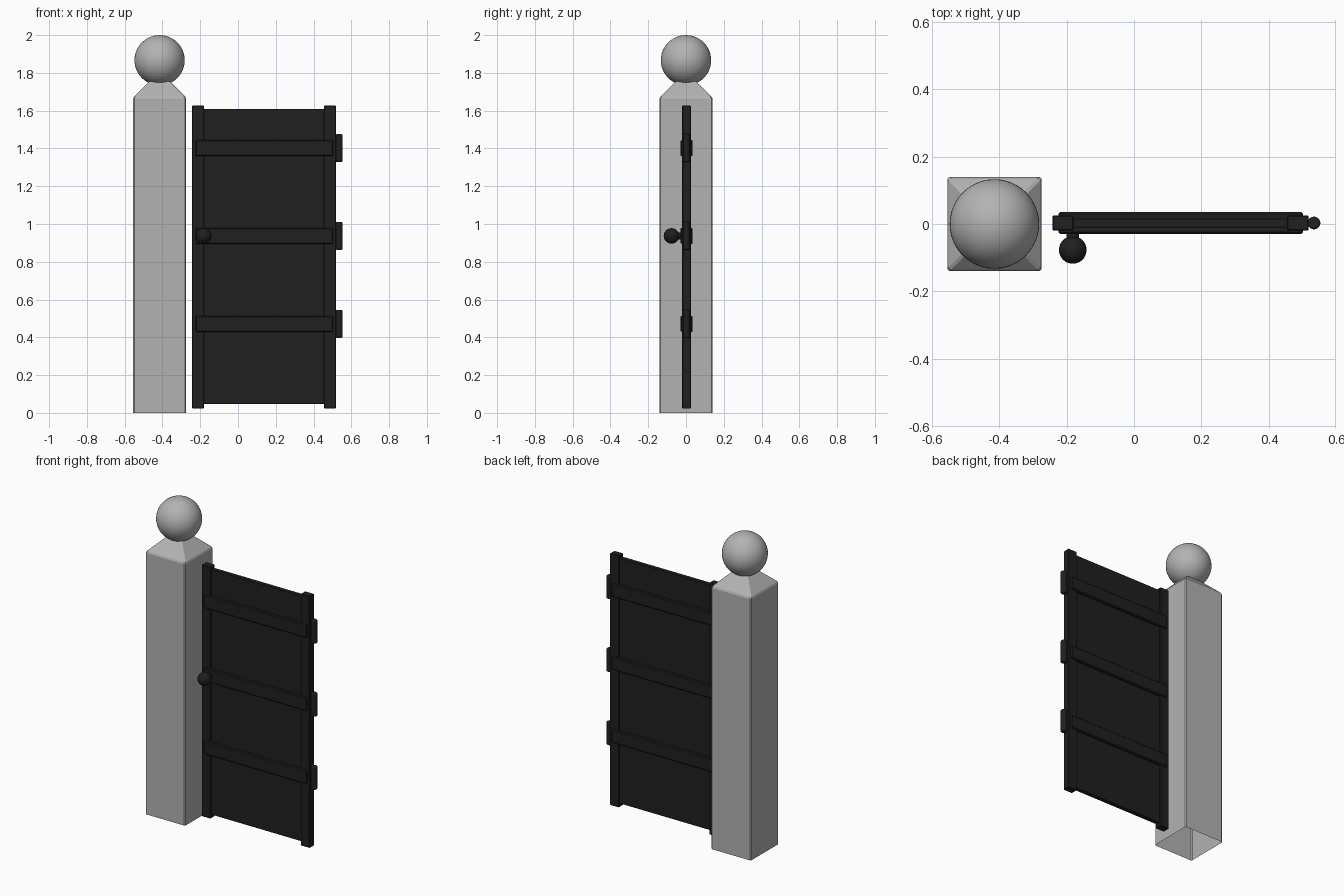
import bpy, bmesh, math
from mathutils import Matrix

if "Cube" in bpy.data.objects:
    bpy.data.objects.remove(bpy.data.objects["Cube"])


def material(name, value):
    mat = bpy.data.materials.new(name)
    mat.use_nodes = True
    colour = (value, value, value, 1)
    mat.diffuse_color = colour
    mat.node_tree.nodes["Principled BSDF"].inputs["Base Color"].default_value = colour
    return mat


STONE = material("grey_stone", 0.45)
IRON = material("black_iron", 0.014)


def finish(name, bm, mat, bevel=0, segments=1):
    bmesh.ops.recalc_face_normals(bm, faces=bm.faces)
    mesh = bpy.data.meshes.new(name)
    bm.to_mesh(mesh)
    bm.free()
    mesh.materials.append(mat)
    ob = bpy.data.objects.new(name, mesh)
    bpy.context.collection.objects.link(ob)
    if bevel:
        mod = ob.modifiers.new("edge_bevel", "BEVEL")
        mod.width, mod.segments = bevel, segments
        mod.limit_method = "ANGLE"
    return ob


def smooth(ob):
    bpy.ops.object.select_all(action="DESELECT")
    ob.select_set(True)
    bpy.context.view_layer.objects.active = ob
    bpy.ops.object.shade_smooth_by_angle(angle=math.radians(40))


def box(name, x, y, z, mat, bevel):
    bm = bmesh.new()
    bmesh.ops.create_cube(bm, size=1)
    for v in bm.verts:
        v.co = [lo + (c + 0.5) * (hi - lo) for c, (lo, hi) in zip(v.co, (x, y, z))]
    return finish(name, bm, mat, bevel)


def ball(name, centre, radius, mat):
    bm = bmesh.new()
    bmesh.ops.create_uvsphere(bm, u_segments=48, v_segments=24, radius=radius,
                              matrix=Matrix.Translation(centre))
    smooth(finish(name, bm, mat))


def rod(name, centre, radius, length, mat, turn=0, bevel=0):
    bm = bmesh.new()
    place = Matrix.Translation(centre) @ Matrix.Rotation(turn, 4, "X")
    bmesh.ops.create_cone(bm, cap_ends=True, segments=24, radius1=radius,
                          radius2=radius, depth=length, matrix=place)
    smooth(finish(name, bm, mat, bevel, 3))


# Hollow post, open underneath, with a sloping cap
POST_X = -0.415
bm = bmesh.new()
rings = []
for half, z in ((0.14, 0), (0.14, 1.67), (0.04, 1.77)):
    rings.append([bm.verts.new((POST_X + sx * half, sy * half, z))
                  for sx, sy in ((-1, -1), (1, -1), (1, 1), (-1, 1))])
for low, high in zip(rings, rings[1:]):
    for i in range(4):
        j = (i + 1) % 4
        bm.faces.new((low[i], low[j], high[j], high[i]))
bm.faces.new(rings[-1])
finish("gate_post", bm, STONE, 0.006)

# Ball on top of the post
ball("post_finial", (POST_X, 0, 1.867), 0.133, STONE)

# Gate leaf: panel and two stiles
MID_Y = 0.003
box("gate_panel", (-0.2, 0.475), (MID_Y - 0.014, MID_Y + 0.014), (0.047, 1.61), IRON, 0.002)
for side, x in (("right", (-0.243, -0.18)), ("left", (0.455, 0.519))):
    box(side + "_stile", x, (MID_Y - 0.023, MID_Y + 0.023), (0.024, 1.627), IRON, 0.003)

# Three rails, each with a hinge barrel at the hanging side
for level, z in (("lower", 0.471), ("middle", 0.937), ("upper", 1.402)):
    box(level + "_rail", (-0.225, 0.503), (MID_Y - 0.032, MID_Y + 0.032),
        (z - 0.042, z + 0.042), IRON, 0.005)
    rod(level + "_hinge", (0.535, MID_Y, z), 0.019, 0.147, IRON, bevel=0.007)

# Front door knob on a short stem
rod("knob_stem", (-0.182, -0.04, 0.937), 0.018, 0.05, IRON, turn=math.pi / 2)
ball("knob", (-0.182, -0.077, 0.937), 0.041, IRON)
